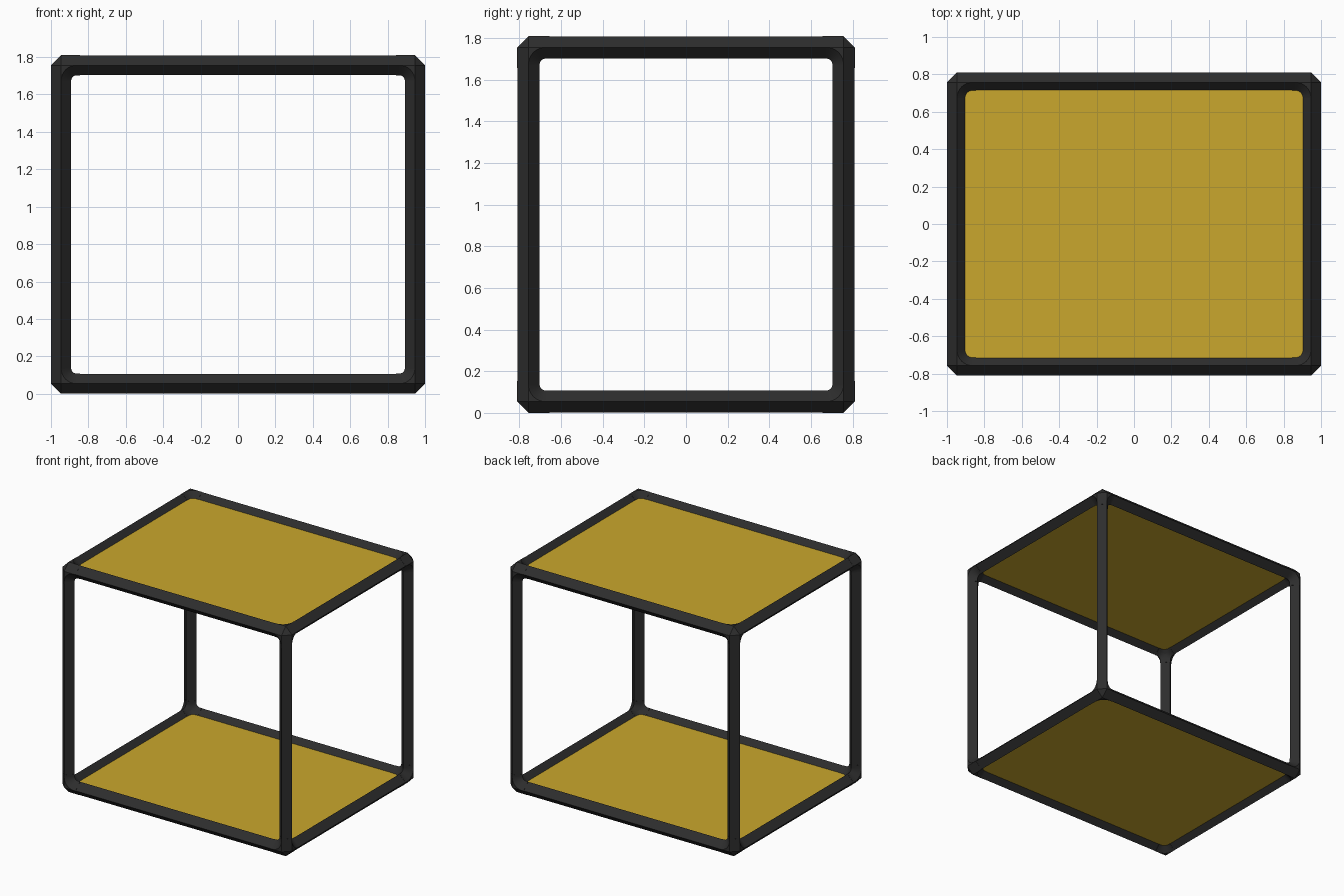
import bpy, bmesh, math
from mathutils import Vector

old = bpy.data.objects.get("Cube")
if old:
    bpy.data.objects.remove(old, do_unlink=True)

HALF = Vector((0.946, 0.757, 0.851))   # tube centre lines
MID_Z = 0.905
BAR_R, JOINT_R = 0.0525, 0.054         # centre to edge of the diamond section
ARM = 0.1                              # joint arm length
BEND = 0.082                           # bend radius of the joint
AXES = [Vector((1, 0, 0)), Vector((0, 1, 0)), Vector((0, 0, 1))]


def material(name, color):
    m = bpy.data.materials.new(name)
    m.use_nodes = True
    m.diffuse_color = color
    bsdf = m.node_tree.nodes["Principled BSDF"]
    bsdf.inputs["Base Color"].default_value = color
    bsdf.inputs["Roughness"].default_value = 0.6
    return m


black = material("black plastic", (0.026, 0.026, 0.026, 1))
yellow = material("yellow panel", (0.59, 0.39, 0.026, 1))


def finish(bm, name, mat):
    bmesh.ops.recalc_face_normals(bm, faces=bm.faces)
    mesh = bpy.data.meshes.new(name)
    bm.to_mesh(mesh)
    bm.free()
    mesh.materials.append(mat)
    obj = bpy.data.objects.new(name, mesh)
    bpy.context.collection.objects.link(obj)
    return obj


def diamond_bar(bm, start, end, u, v, r):
    """Four-sided tube with its edges along u and v."""
    rings = [[bm.verts.new(p + d * r) for d in (u, v, -u, -v)] for p in (start, end)]
    for i in range(4):
        j = (i + 1) % 4
        bm.faces.new((rings[0][i], rings[0][j], rings[1][j], rings[1][i]))
    for ring in rings:
        bm.faces.new(ring)


def bend_web(bm, c, u, v, w, r, steps=8):
    """Rounded inner corner between the arms along u and v."""
    tips = [bm.verts.new(c + w * s * r) for s in (-1, 1)]
    rows = []
    for i in range(steps + 1):
        t = math.pi / 2 * i / steps
        out = -u * math.sin(t) - v * math.cos(t)
        centre = c + (u + v) * BEND
        rows.append([bm.verts.new(centre + out * BEND - w * r),
                     bm.verts.new(centre + out * (BEND - r)),
                     bm.verts.new(centre + out * BEND + w * r)])
    for a, b in zip(rows, rows[1:]):
        bm.faces.new((tips[0], a[0], b[0]))
        bm.faces.new((a[0], a[1], b[1], b[0]))
        bm.faces.new((a[1], a[2], b[2], b[1]))
        bm.faces.new((tips[1], a[2], b[2]))
    for row in (rows[0], rows[-1]):
        bm.faces.new((tips[0], *row, tips[1]))


def corner_joint(bm, signs):
    c = Vector([s * h for s, h in zip(signs, HALF)]) + AXES[2] * MID_Z
    inward = [-a * s for a, s in zip(AXES, signs)]
    # Octahedral core gives the flat outer corner
    tips = [(bm.verts.new(c + a * JOINT_R), bm.verts.new(c - a * JOINT_R)) for a in AXES]
    for x in tips[0]:
        for y in tips[1]:
            for z in tips[2]:
                bm.faces.new((x, y, z))
    for k in range(3):
        u, v, w = (inward[(k + n) % 3] for n in range(3))
        diamond_bar(bm, c, c + u * ARM, v, w, JOINT_R)
        bend_web(bm, c, u, v, w, JOINT_R)


# Corner joints
for sx, side in ((-1, "right"), (1, "left")):
    for sy, depth in ((-1, "front"), (1, "back")):
        for sz, level in ((-1, "bottom"), (1, "top")):
            bm = bmesh.new()
            corner_joint(bm, (sx, sy, sz))
            joint = finish(bm, f"{level}_{depth}_{side}_joint", black)
            bpy.ops.object.select_all(action="DESELECT")
            joint.select_set(True)
            bpy.context.view_layer.objects.active = joint
            bpy.ops.object.shade_smooth_by_angle(angle=math.radians(20))

# Straight frame bars, four along each axis
for k, kind in enumerate(("cross_bar", "side_bar", "post")):
    u, v, w = (AXES[(k + n) % 3] for n in range(3))
    hu, hv, hw = (HALF[(k + n) % 3] for n in range(3))
    for sv in (-1, 1):
        for sw in (-1, 1):
            c = v * sv * hv + w * sw * hw + AXES[2] * MID_Z
            reach = u * (hu - ARM + 0.01)
            bm = bmesh.new()
            diamond_bar(bm, c - reach, c + reach, v, w, BAR_R)
            finish(bm, kind, black)

# Floor and roof panels set into the frame
for s, name in ((-1, "floor_panel"), (1, "roof_panel")):
    bm = bmesh.new()
    bmesh.ops.create_cube(bm, size=2)
    for vert in bm.verts:
        x, y, z = vert.co
        vert.co = (x * (HALF.x - 0.02), y * (HALF.y - 0.02), z * 0.011 + MID_Z + s * HALF.z)
    finish(bm, name, yellow)
